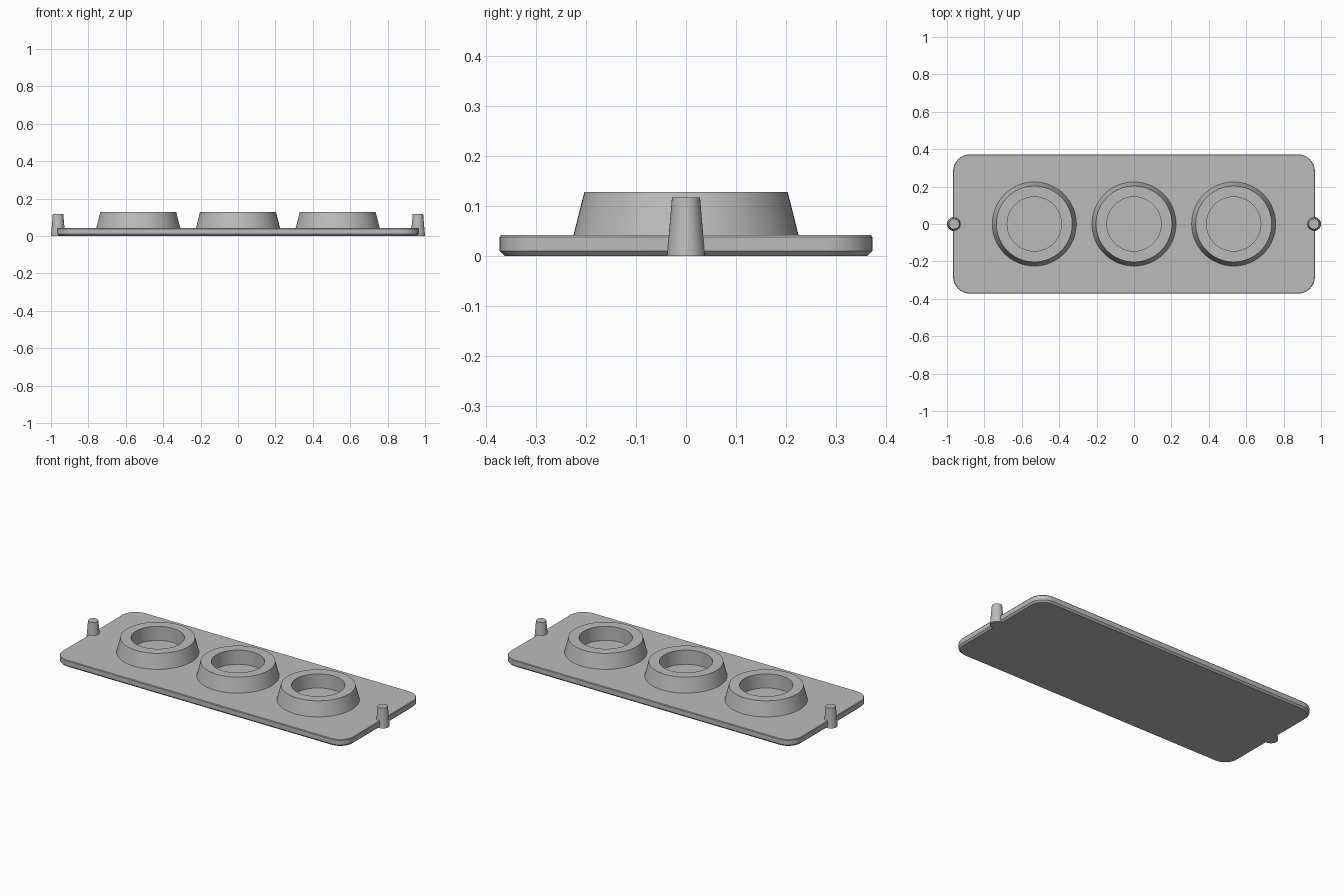
import bpy
import bmesh
from math import cos, sin, pi, radians

cube = bpy.data.objects.get("Cube")
if cube:
    bpy.data.objects.remove(cube, do_unlink=True)

grey = bpy.data.materials.new("plain grey")
grey.use_nodes = True
colour = (0.5, 0.5, 0.5, 1)
grey.diffuse_color = colour
grey.node_tree.nodes["Principled BSDF"].inputs["Base Color"].default_value = colour

PLATE_TOP = 0.042


def circle(radius, z, sides):
    return [(radius * cos(2 * pi * i / sides), radius * sin(2 * pi * i / sides), z)
            for i in range(sides)]


def rounded_rect(half_x, half_y, radius, z, steps=12):
    points = []
    for k, (sx, sy) in enumerate([(1, 1), (-1, 1), (-1, -1), (1, -1)]):
        for i in range(steps + 1):
            a = pi / 2 * (k + i / steps)
            points.append((sx * (half_x - radius) + radius * cos(a),
                           sy * (half_y - radius) + radius * sin(a), z))
    return points


def loft(name, outlines, location=(0, 0, 0)):
    """Skin a stack of outlines and cap both ends."""
    bm = bmesh.new()
    loops = [[bm.verts.new(p) for p in outline] for outline in outlines]
    for low, high in zip(loops, loops[1:]):
        n = len(low)
        for i in range(n):
            j = (i + 1) % n
            bm.faces.new((low[i], low[j], high[j], high[i]))
    bm.faces.new(loops[0][::-1])
    bm.faces.new(loops[-1])
    mesh = bpy.data.meshes.new(name)
    bm.to_mesh(mesh)
    bm.free()
    mesh.materials.append(grey)
    obj = bpy.data.objects.new(name, mesh)
    obj.location = location
    bpy.context.collection.objects.link(obj)
    bpy.ops.object.select_all(action="DESELECT")
    obj.select_set(True)
    bpy.context.view_layer.objects.active = obj
    bpy.ops.object.shade_smooth_by_angle(angle=radians(30))
    return obj


# Base plate with chamfered edges
loft("base_plate", [rounded_rect(0.967 - inset, 0.372 - inset, 0.09 - inset, z)
                    for inset, z in [(0.01, 0), (0, 0.01), (0, 0.038), (0.003, PLATE_TOP)]])

# Tapered cups, each with a straight round well down to the plate
for name, x in [("right_cup", -0.533), ("middle_cup", 0), ("left_cup", 0.533)]:
    profile = [(0.225, PLATE_TOP - 0.001), (0.203, 0.128),
               (0.145, 0.128), (0.145, PLATE_TOP + 0.001)]
    loft(name, [circle(r, z, 64) for r, z in profile], (x, 0, 0))

# Tapered pegs at both ends
for name, side in [("right_peg", -1), ("left_peg", 1)]:
    loft(name, [circle(0.038, 0, 32), circle(0.028, 0.117, 32)], (side * 0.962, 0, 0))
